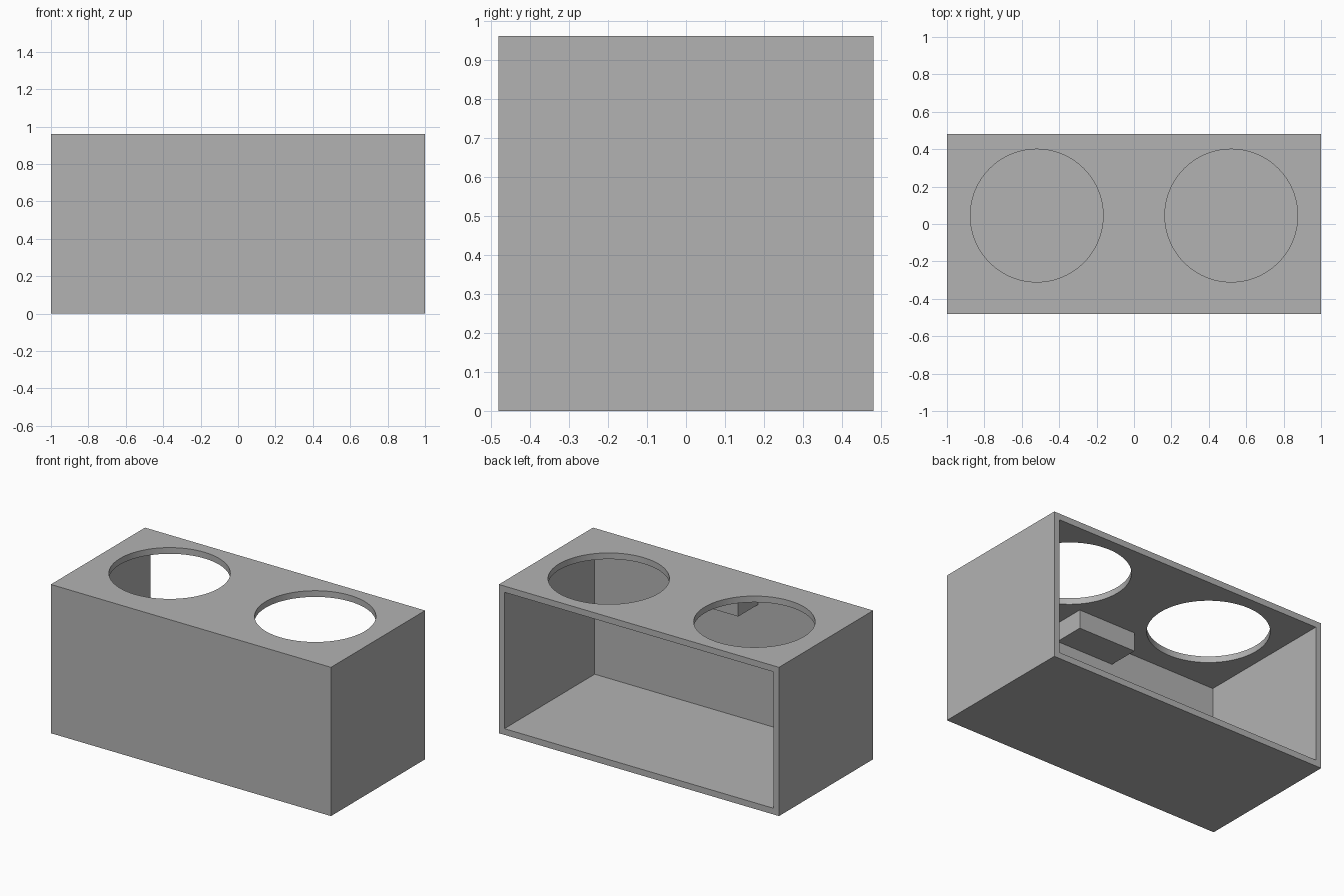
import bpy

WIDTH, DEPTH, HEIGHT = 2.0, 0.96, 0.96
WALL = 0.04
HOLE_RADIUS, HOLE_X, HOLE_Y = 0.355, 0.52, 0.045

default = bpy.data.objects.get("Cube")
if default:
    bpy.data.objects.remove(default, do_unlink=True)

# Plain grey finish
grey = bpy.data.materials.new("plain_grey")
grey.use_nodes = True
grey.diffuse_color = (0.45, 0.45, 0.45, 1)
grey.node_tree.nodes["Principled BSDF"].inputs["Base Color"].default_value = grey.diffuse_color


def box(name, low, high):
    """Box spanning two opposite corners."""
    centre = [(a + b) / 2 for a, b in zip(low, high)]
    bpy.ops.mesh.primitive_cube_add(size=1, location=centre)
    obj = bpy.context.object
    obj.name = name
    obj.scale = [b - a for a, b in zip(low, high)]
    bpy.ops.object.transform_apply(location=False, rotation=False, scale=True)
    obj.data.materials.append(grey)
    return obj


def cut(target, cutter):
    """Subtract the cutter, then discard it."""
    cutter.hide_render = True
    mod = target.modifiers.new("cut", 'BOOLEAN')
    mod.operation, mod.solver, mod.object = 'DIFFERENCE', 'EXACT', cutter
    bpy.context.view_layer.objects.active = target
    bpy.ops.object.modifier_apply(modifier=mod.name)
    bpy.data.objects.remove(cutter, do_unlink=True)


# Housing: a box hollowed out from its open back
x, y = WIDTH / 2, DEPTH / 2
housing = box("housing", (-x, -y, 0), (x, y, HEIGHT))
cut(housing, box("cavity_cutter", (-x + WALL, -y + WALL, WALL),
                 (x - WALL, y + WALL, HEIGHT - WALL)))

# Two round openings through the top panel
for side in (-1, 1):
    bpy.ops.mesh.primitive_cylinder_add(vertices=96, radius=HOLE_RADIUS, depth=WALL * 4,
                                        location=(side * HOLE_X, HOLE_Y, HEIGHT))
    hole = bpy.context.object
    hole.data.materials.append(grey)
    cut(housing, hole)

bpy.ops.object.select_all(action='DESELECT')
housing.select_set(True)
bpy.context.view_layer.objects.active = housing
bpy.ops.object.shade_smooth_by_angle()

# Block under the top panel, against the front wall
box("inner_block", (-0.205, -y + WALL, 0.8), (0.205, -0.24, HEIGHT - WALL))
